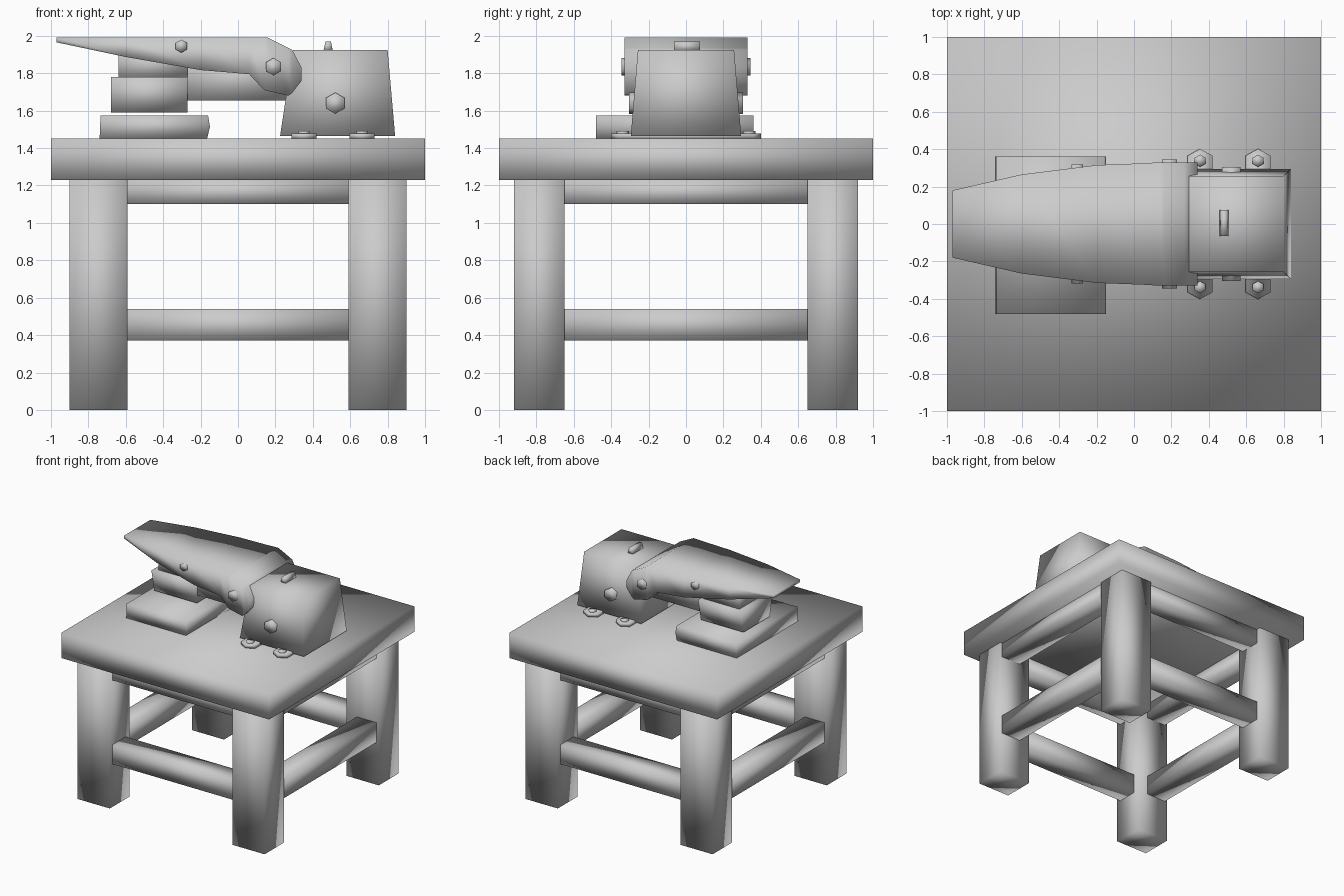
import bpy, bmesh
from math import sin, cos, pi

if "Cube" in bpy.data.objects:
    bpy.data.objects.remove(bpy.data.objects["Cube"])


def mesh_object(name, verts, faces):
    bm = bmesh.new()
    vs = [bm.verts.new(v) for v in verts]
    for f in faces:
        bm.faces.new([vs[i] for i in f])
    bmesh.ops.recalc_face_normals(bm, faces=bm.faces)
    for f in bm.faces:
        f.smooth = True
    me = bpy.data.meshes.new(name)
    bm.to_mesh(me)
    bm.free()
    ob = bpy.data.objects.new(name, me)
    bpy.context.collection.objects.link(ob)
    return ob


def bridge(name, rings):
    """Skin equal-sized rings of points and cap both ends."""
    n = len(rings[0])
    faces = [list(range(n)), list(range(n * (len(rings) - 1), n * len(rings)))]
    for r in range(len(rings) - 1):
        for i in range(n):
            j = (i + 1) % n
            faces.append([r * n + i, r * n + j, (r + 1) * n + j, (r + 1) * n + i])
    return mesh_object(name, [p for ring in rings for p in ring], faces)


def rect(x0, x1, y0, y1, z):
    return [(x0, y0, z), (x1, y0, z), (x1, y1, z), (x0, y1, z)]


def box(name, x0, x1, y0, y1, z0, z1):
    return bridge(name, [rect(x0, x1, y0, y1, z0), rect(x0, x1, y0, y1, z1)])


def prism_y(name, pts, y0, y1):
    return bridge(name, [[(x, y, z) for x, z in pts] for y in (y0, y1)])


def prism_z(name, pts, z0, z1):
    return bridge(name, [[(x, y, z) for x, y in pts] for z in (z0, z1)])


def hexagon(cx, cy, r):
    return [(cx + r * sin(i * pi / 3), cy + r * cos(i * pi / 3)) for i in range(6)]


# Table: top, legs, aprons and stretchers
box("table_top", -1, 1, -1, 1, 1.23, 1.45)
for sx in (-1, 1):
    for sy in (-1, 1):
        xs, ys = sorted((sx * 0.59, sx * 0.9)), sorted((sy * 0.65, sy * 0.92))
        box("table_leg", *xs, *ys, 0, 1.23)
for part, z0, z1 in (("apron", 1.10, 1.23), ("stretcher", 0.37, 0.54)):
    for s in (-1, 1):
        box("long_" + part, -0.59, 0.59, *sorted((s * 0.70, s * 0.88)), z0, z1)
        box("side_" + part, *sorted((s * 0.69, s * 0.88)), -0.65, 0.65, z0, z1)

# Tapered housing with a small fin on top
bridge("housing", [rect(0.225, 0.84, -0.295, 0.295, 1.465),
                   rect(0.295, 0.80, -0.257, 0.257, 1.925)])
bridge("housing_fin", [rect(0.457, 0.507, -0.065, 0.075, 1.92),
                       rect(0.468, 0.497, -0.065, 0.075, 1.97)])

# Mounting straps under the housing, with hex bolts
for x in (0.353, 0.663):
    w = 0.067
    prism_z("mounting_strap", [(x - w, -0.365), (x, -0.402), (x + w, -0.365),
                               (x + w, 0.365), (x, 0.402), (x - w, 0.365)], 1.45, 1.478)
    for s in (-1, 1):
        prism_z("strap_bolt", hexagon(x, s * 0.338, 0.033), 1.47, 1.49)

# Lever arm: stations of x, top z, bottom z, half width
stations = [(-0.97, 1.99, 1.965, 0.18), (-0.60, 1.99, 1.887, 0.265),
            (-0.20, 1.99, 1.817, 0.315), (0.06, 1.99, 1.795, 0.325),
            (0.14, 1.99, 1.71, 0.33), (0.16, 1.99, 1.705, 0.33),
            (0.27, 1.935, 1.68, 0.33), (0.29, 1.925, 1.695, 0.33),
            (0.34, 1.83, 1.76, 0.33)]
bridge("lever_arm", [[(x, -w, b), (x, w, b), (x, w, t), (x, -w, t)]
                     for x, t, b, w in stations])

# Hex pins running through arm and housing
for name, x, z, r, w in (("arm_front_pin", -0.303, 1.945, 0.035, 0.318),
                         ("arm_pivot_pin", 0.19, 1.835, 0.047, 0.345),
                         ("housing_pin", 0.52, 1.64, 0.057, 0.305)):
    prism_y(name, hexagon(x, z, r), -w, w)

# Press head below the arm, joined to the housing by a bar
box("link_bar", -0.28, 0.30, -0.17, 0.17, 1.655, 1.88)
box("head_neck", -0.64, -0.27, -0.18, 0.18, 1.77, 1.92)
bridge("press_head", [rect(-0.68, -0.27, -0.18, 0.18, 1.59),
                      rect(-0.68, -0.27, -0.22, 0.22, 1.78)])

# Base block on the table under the head
prism_y("base_block", [(-0.74, 1.45), (-0.165, 1.45), (-0.15, 1.515),
                       (-0.16, 1.575), (-0.735, 1.575)], -0.48, 0.36)
